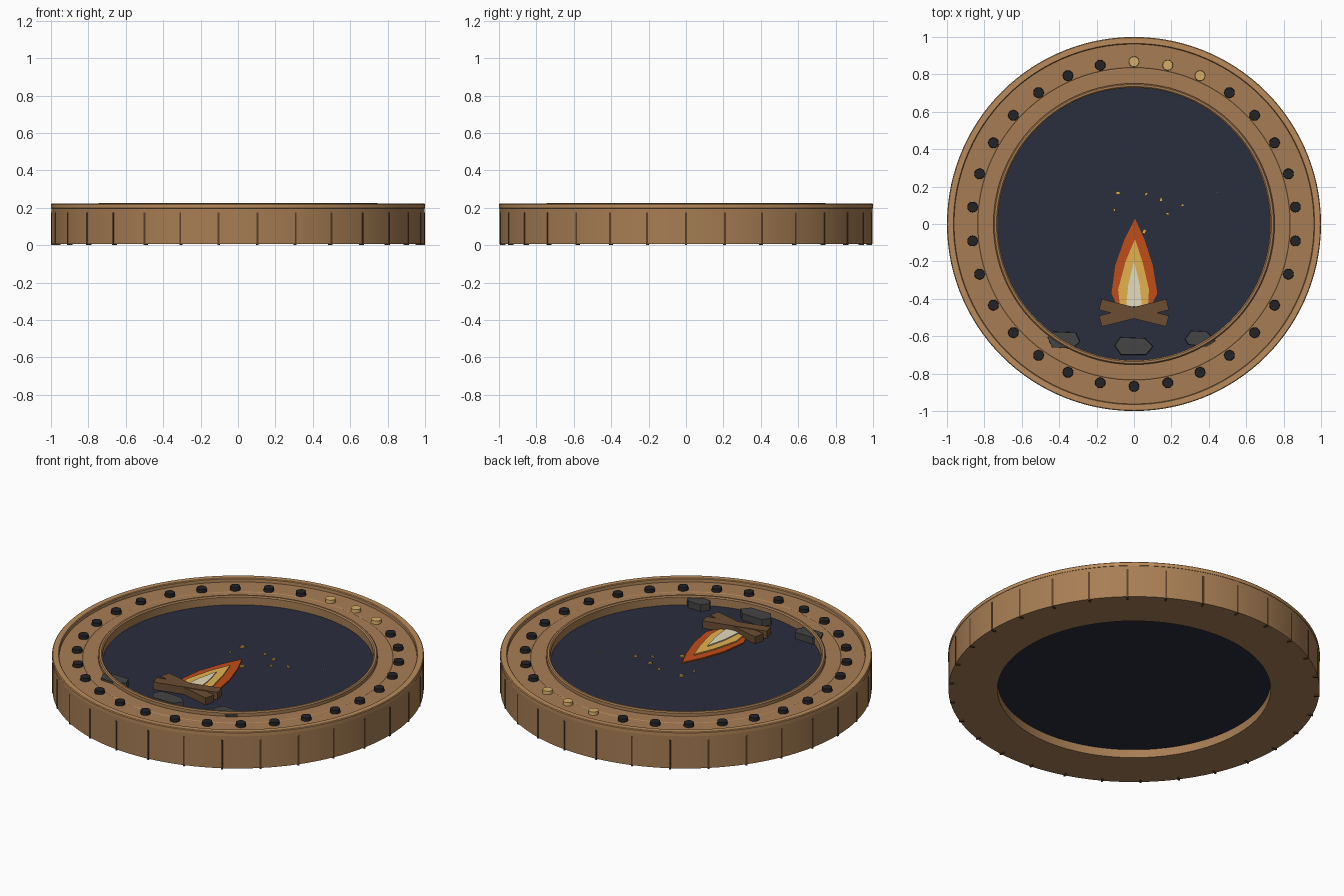
import bpy, bmesh, math
from mathutils import Matrix

if "Cube" in bpy.data.objects:
    bpy.data.objects.remove(bpy.data.objects["Cube"])


def material(name, rgb):
    m = bpy.data.materials.new(name)
    m.diffuse_color = (*[(c / 255) ** 2.2 for c in rgb], 1)
    m.use_nodes = True
    m.node_tree.nodes["Principled BSDF"].inputs["Base Color"].default_value = m.diffuse_color
    return m


WOOD = material("wood", (166, 125, 85))
RIM = material("light_wood", (184, 138, 92))
SEAM = material("seam", (92, 66, 45))
NIGHT = material("night", (46, 49, 64))
DARK = material("dark_peg", (40, 40, 44))
GOLD = material("gold_peg", (212, 172, 104))
LOG = material("log", (106, 78, 54))
STONE = material("stone", (70, 70, 70))
RED = material("flame_red", (190, 78, 32))
YELLOW = material("flame_yellow", (226, 176, 80))
PALE = material("flame_pale", (228, 218, 188))


def finish(name, bm, mat, smooth=False):
    bmesh.ops.recalc_face_normals(bm, faces=bm.faces)
    me = bpy.data.meshes.new(name)
    bm.to_mesh(me)
    bm.free()
    me.materials.append(mat)
    ob = bpy.data.objects.new(name, me)
    bpy.context.collection.objects.link(ob)
    if smooth:
        bpy.ops.object.select_all(action='DESELECT')
        ob.select_set(True)
        bpy.context.view_layer.objects.active = ob
        bpy.ops.object.shade_smooth_by_angle(angle=math.radians(30))
    return ob


def lathe(name, profile, mat, n=120):
    """Revolve a closed (radius, z) profile around z."""
    bm = bmesh.new()
    rings = [[bm.verts.new((r * math.cos(2 * math.pi * i / n), r * math.sin(2 * math.pi * i / n), z))
              for r, z in profile] for i in range(n)]
    k = len(profile)
    for i in range(n):
        a, b = rings[i], rings[(i + 1) % n]
        for j in range(k):
            bm.faces.new((a[j], b[j], b[(j + 1) % k], a[(j + 1) % k]))
    return finish(name, bm, mat, True)


def plate(name, pts, z0, z1, mat, taper=1.0):
    """Extrude a flat outline, optionally shrinking its top."""
    bm = bmesh.new()
    cx = sum(p[0] for p in pts) / len(pts)
    cy = sum(p[1] for p in pts) / len(pts)
    lo = [bm.verts.new((x, y, z0)) for x, y in pts]
    hi = [bm.verts.new((cx + (x - cx) * taper, cy + (y - cy) * taper, z1)) for x, y in pts]
    bm.faces.new(lo)
    bm.faces.new(hi)
    for i in range(len(pts)):
        j = (i + 1) % len(pts)
        bm.faces.new((lo[i], lo[j], hi[j], hi[i]))
    return finish(name, bm, mat)


def box(name, size, loc, rot, mat):
    bm = bmesh.new()
    bmesh.ops.create_cube(bm, size=1, matrix=Matrix.Translation(loc)
                          @ Matrix.Rotation(rot, 4, 'Z') @ Matrix.Diagonal((*size, 1)))
    return finish(name, bm, mat)


# Round wooden frame, raised outer rim and inner lip
lathe("frame", [(0.735, 0.006), (0.998, 0.006), (0.998, 0.2), (0.84, 0.2),
                (0.835, 0.197), (0.83, 0.2), (0.735, 0.2)], WOOD)
lathe("outer_rim", [(0.962, 0.19), (1.0, 0.198), (1.0, 0.218), (0.996, 0.222),
                    (0.966, 0.222), (0.962, 0.218)], RIM)
lathe("inner_lip", [(0.728, 0.165), (0.752, 0.165), (0.752, 0.219), (0.746, 0.225),
                    (0.735, 0.225), (0.728, 0.219)], WOOD)

# Dark panel set inside the frame
bm = bmesh.new()
bmesh.ops.create_cone(bm, cap_ends=True, segments=120, radius1=0.736, radius2=0.736, depth=0.118,
                      matrix=Matrix.Translation((0, 0, 0.114)))
finish("night_panel", bm, NIGHT, True)

# Thirty pegs around the frame, three of them gold, with seams between
for i in range(30):
    a = math.pi / 2 - math.radians(12 * i)
    bm = bmesh.new()
    bmesh.ops.create_cone(bm, cap_ends=True, segments=16, radius1=0.029, radius2=0.027, depth=0.028,
                          matrix=Matrix.Translation((0.868 * math.cos(a), 0.868 * math.sin(a), 0.206)))
    finish("gold_peg" if i < 3 else "dark_peg", bm, GOLD if i < 3 else DARK, True)
    s = a + math.radians(6)
    box("side_seam", (0.028, 0.01, 0.175), (0.986 * math.cos(s), 0.986 * math.sin(s), 0.0875), s, SEAM)

# Flame in three stacked layers
plate("outer_flame", [(0.005, 0.03), (0.055, -0.08), (0.1, -0.22), (0.125, -0.37), (0.09, -0.44),
                      (-0.09, -0.44), (-0.12, -0.37), (-0.1, -0.22), (-0.05, -0.08)], 0.17, 0.18, RED)
plate("middle_flame", [(0.005, -0.08), (0.045, -0.2), (0.08, -0.35), (0.075, -0.44),
                       (-0.075, -0.44), (-0.085, -0.35), (-0.045, -0.2)], 0.175, 0.187, YELLOW)
plate("inner_flame", [(0, -0.2), (0.03, -0.32), (0.042, -0.44), (-0.042, -0.44), (-0.03, -0.32)],
      0.18, 0.193, PALE)

# Crossed logs
box("log_left", (0.37, 0.06, 0.044), (0, -0.475, 0.193), math.radians(-14), LOG)
box("log_right", (0.37, 0.06, 0.044), (0, -0.475, 0.196), math.radians(14), LOG)

# Stones along the lower edge
plate("stone_middle", [(-0.105, -0.65), (-0.075, -0.605), (0.06, -0.61), (0.103, -0.655),
                       (0.065, -0.7), (-0.07, -0.7)], 0.17, 0.212, STONE, 0.97)
plate("stone_left", [(-0.465, -0.605), (-0.43, -0.575), (-0.31, -0.58), (-0.288, -0.63),
                     (-0.33, -0.667), (-0.44, -0.66)], 0.17, 0.212, STONE, 0.97)
plate("stone_right", [(0.272, -0.615), (0.305, -0.57), (0.39, -0.575), (0.437, -0.625),
                      (0.39, -0.657), (0.29, -0.645)], 0.17, 0.212, STONE, 0.97)

# Sparks
for i, (x, y, s) in enumerate([(-0.085, 0.165, 0.022), (0.065, 0.16, 0.016), (0.145, 0.13, 0.02),
                               (-0.105, 0.075, 0.014), (0.18, 0.055, 0.016), (0.26, 0.1, 0.016),
                               (0.055, -0.04, 0.022), (0.445, 0.17, 0.008)]):
    box("spark", (s, s * 0.75, 0.01), (x, y, 0.177), i * 0.7, YELLOW)
